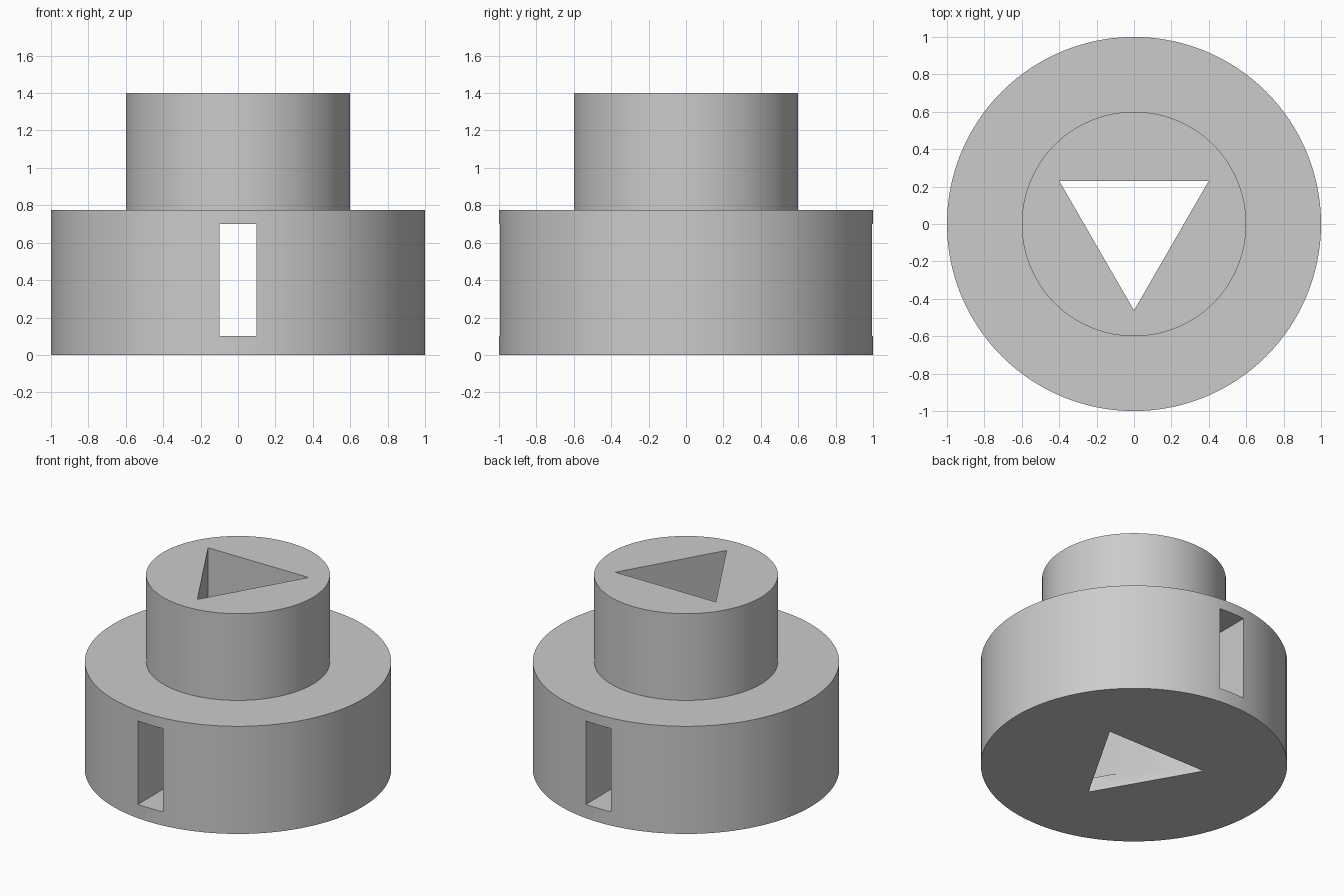
import bpy
import bmesh
import math

default_cube = bpy.data.objects.get("Cube")
if default_cube:
    bpy.data.objects.remove(default_cube, do_unlink=True)

SEGMENTS = 128
grey = bpy.data.materials.new("plain_grey")
grey.use_nodes = True
colour = (0.6, 0.6, 0.6, 1)
grey.diffuse_color = colour
grey.node_tree.nodes["Principled BSDF"].inputs["Base Color"].default_value = colour


def make_object(name, bm):
    mesh = bpy.data.meshes.new(name)
    bmesh.ops.recalc_face_normals(bm, faces=bm.faces)
    bm.to_mesh(mesh)
    bm.free()
    mesh.materials.append(grey)
    obj = bpy.data.objects.new(name, mesh)
    bpy.context.collection.objects.link(obj)
    return obj


def prism(name, outline, direction):
    """Extrude a closed outline along a direction."""
    bm = bmesh.new()
    face = bm.faces.new([bm.verts.new(p) for p in outline])
    result = bmesh.ops.extrude_face_region(bm, geom=[face])
    verts = [v for v in result["geom"] if isinstance(v, bmesh.types.BMVert)]
    bmesh.ops.translate(bm, verts=verts, vec=direction)
    return make_object(name, bm)


# Stepped round body, turned from a profile of (radius, height)
bm = bmesh.new()
rings = []
for radius, height in [(1, 0), (1, 0.775), (0.6, 0.775), (0.6, 1.4)]:
    angles = [math.tau * i / SEGMENTS for i in range(SEGMENTS)]
    rings.append([bm.verts.new((radius * math.cos(a), radius * math.sin(a), height))
                  for a in angles])
for lower, upper in zip(rings, rings[1:]):
    for i in range(SEGMENTS):
        j = (i + 1) % SEGMENTS
        bm.faces.new((lower[i], lower[j], upper[j], upper[i]))
bm.faces.new(rings[0][::-1])
bm.faces.new(rings[-1])
body = make_object("stepped_body", bm)

# Triangular shaft running top to bottom, point towards the front
corner = 0.8 / math.sqrt(3)
triangle = [(corner * math.cos(a), corner * math.sin(a), -0.5)
            for a in (math.radians(-90 + 120 * k) for k in range(3))]
shaft = prism("triangular_shaft_cutter", triangle, (0, 0, 3))

# Rectangular slot running front to back
slot_outline = [(-0.1, -2, 0.1), (0.1, -2, 0.1), (0.1, -2, 0.7), (-0.1, -2, 0.7)]
slot = prism("slot_cutter", slot_outline, (0, 4, 0))

# Cut both openings, then drop the cutters
bpy.ops.object.select_all(action="DESELECT")
bpy.context.view_layer.objects.active = body
body.select_set(True)
for cutter in (shaft, slot):
    cutter.hide_render = True
    mod = body.modifiers.new(cutter.name, "BOOLEAN")
    mod.operation = "DIFFERENCE"
    mod.solver = "EXACT"
    mod.object = cutter
    bpy.ops.object.modifier_apply(modifier=mod.name)
    bpy.data.objects.remove(cutter, do_unlink=True)
bpy.ops.object.shade_smooth_by_angle(angle=math.radians(30))
